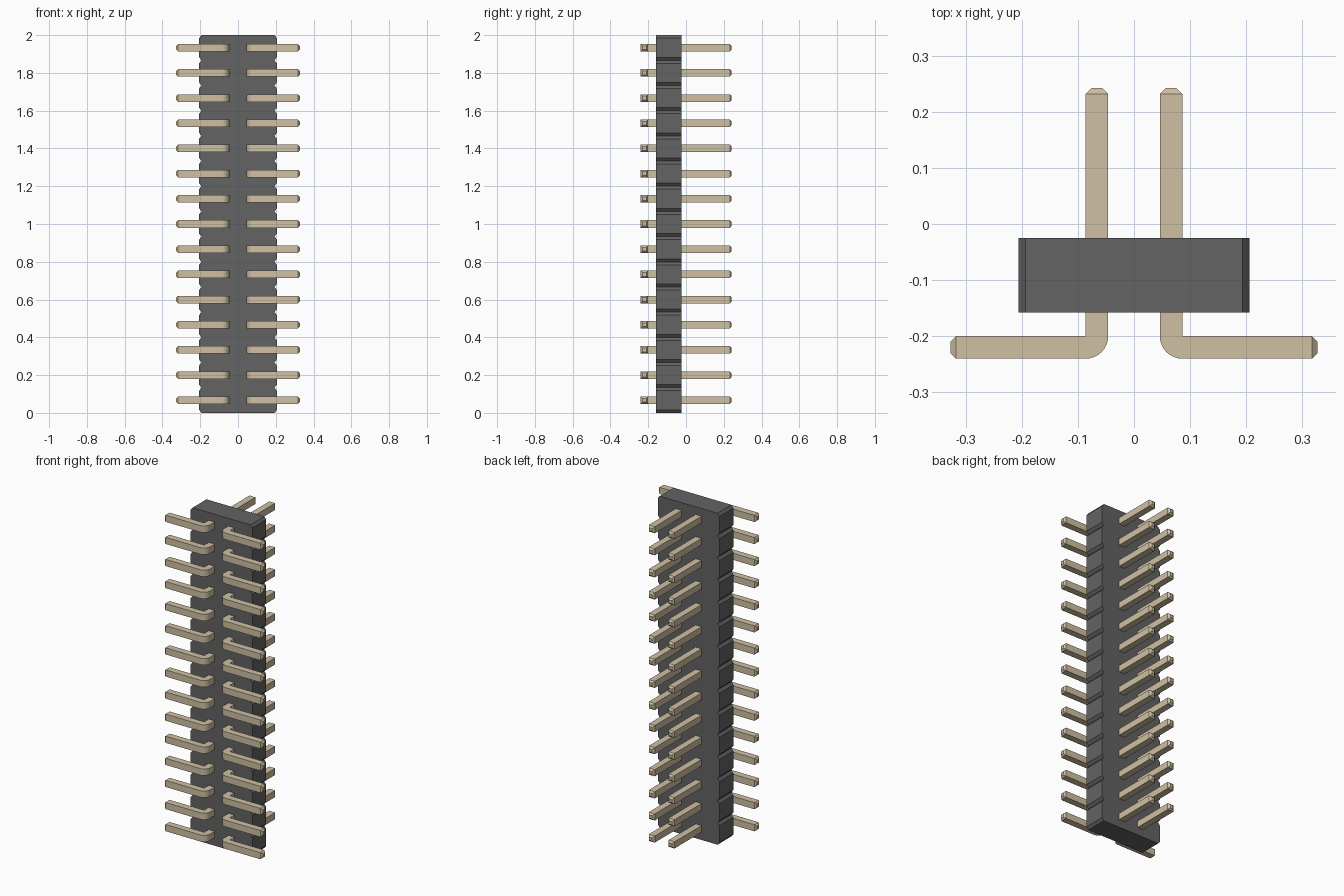
import bpy, bmesh
from math import sin, cos, pi, radians

if "Cube" in bpy.data.objects:
    bpy.data.objects.remove(bpy.data.objects["Cube"])

ROWS = 15
PITCH = 2 / ROWS


def material(name, rgb):
    m = bpy.data.materials.new(name)
    m.diffuse_color = (*rgb, 1)
    m.use_nodes = True
    m.node_tree.nodes["Principled BSDF"].inputs["Base Color"].default_value = m.diffuse_color
    return m


def finish(bm, name, mat):
    bmesh.ops.remove_doubles(bm, verts=bm.verts, dist=1e-5)
    bmesh.ops.recalc_face_normals(bm, faces=bm.faces)
    me = bpy.data.meshes.new(name)
    bm.to_mesh(me)
    bm.free()
    me.materials.append(mat)
    return me


def add(name, me, z=0):
    ob = bpy.data.objects.new(name, me)
    ob.location.z = z
    bpy.context.collection.objects.link(ob)


plastic = material("dark_plastic", (0.125, 0.125, 0.125))
metal = material("pin_metal", (0.63, 0.53, 0.37))

# Housing: notched side outline extruded from front to back
W, C, H = 0.206, 0.013, 0.016
right = []
for i in range(ROWS):
    a, b = i * PITCH, (i + 1) * PITCH
    if i == 0:
        right.append((W - C, a))
    right += [(W, a + H), (W, b - H), (W - C, b)]
outline = right + [(-x, z) for x, z in reversed(right)]
bm = bmesh.new()
face = bm.faces.new([bm.verts.new((x, -0.158, z)) for x, z in outline])
ext = bmesh.ops.extrude_face_region(bm, geom=[face])
bmesh.ops.translate(bm, vec=(0, 0.133, 0),
                    verts=[v for v in ext["geom"] if isinstance(v, bmesh.types.BMVert)])
add("housing", finish(bm, "housing", plastic))


# Pin: square section swept round a bend, with tapered tips at both ends
def pin_mesh(side):
    x0, x1, yc, h = 0.046, 0.086, -0.20, 0.02
    # each section: inner point, outer point, half height
    sections = [((0.076, 0.242), (0.056, 0.242), h / 2),
                ((x1, 0.232), (x0, 0.232), h)]
    for k in range(9):
        t = pi + k / 8 * pi / 2
        sections.append(((x1, yc), (x1 + 0.04 * cos(t), yc + 0.04 * sin(t)), h))
    sections += [((0.317, -0.20), (0.317, -0.24), h),
                 ((0.327, -0.21), (0.327, -0.23), h / 2)]
    bm = bmesh.new()
    rings = []
    for p, q, s in sections:
        rings.append([bm.verts.new((side * a[0], a[1], z))
                      for a, z in ((p, -s), (q, -s), (q, s), (p, s))])
    for r0, r1 in zip(rings, rings[1:]):
        for j in range(4):
            k = (j + 1) % 4
            bm.faces.new((r0[j], r0[k], r1[k], r1[j]))
    bm.faces.new(rings[0])
    bm.faces.new(rings[-1])
    me = finish(bm, "pin", metal)
    me.shade_smooth()
    me.set_sharp_from_angle(angle=radians(30))
    return me


# Two mirrored columns of pins, one pair per row
for label, side in (("left", -1), ("right", 1)):
    me = pin_mesh(side)
    for i in range(ROWS):
        add(f"pin_{label}_{i + 1}", me, (i + 0.5) * PITCH)
